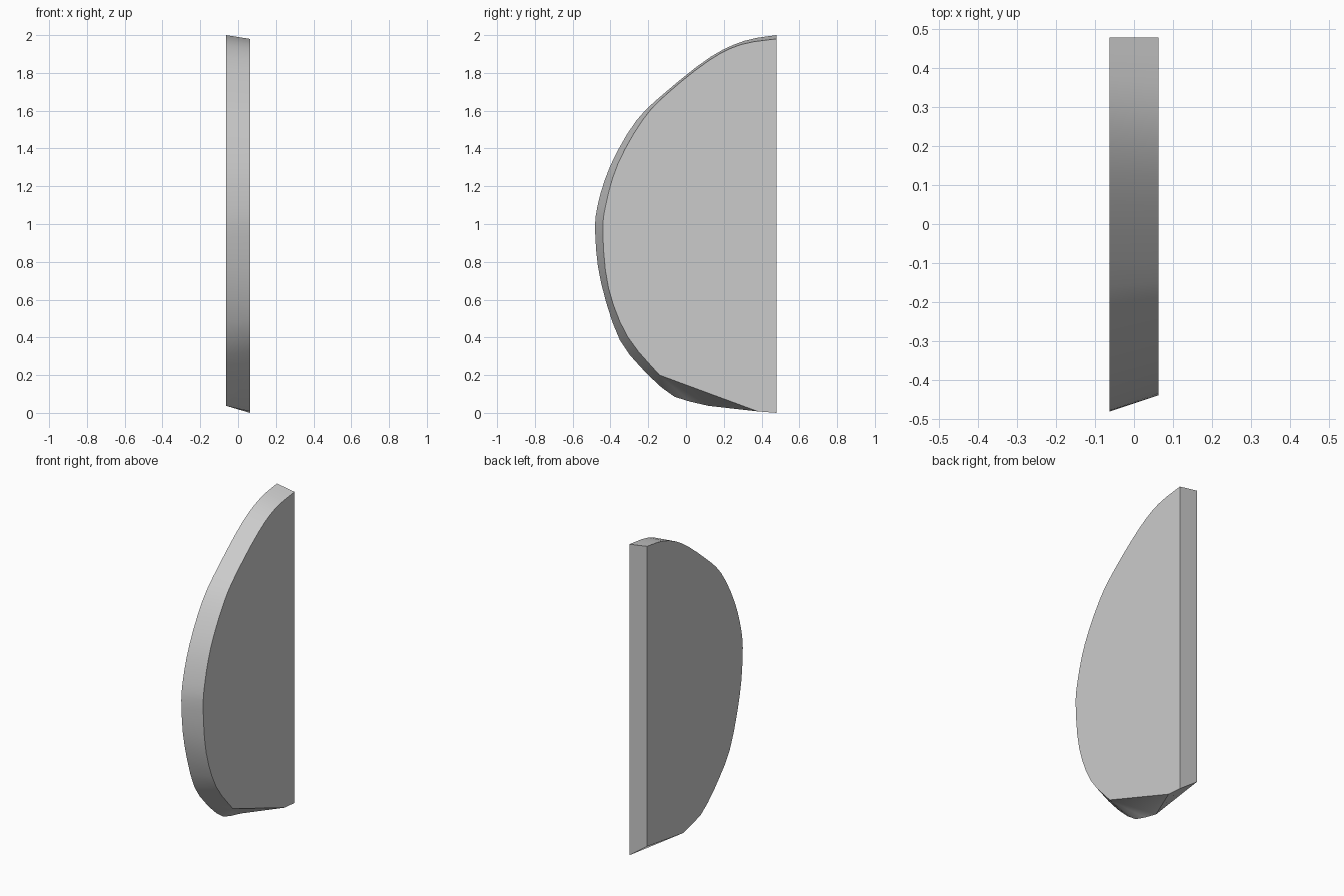
import bpy
import bmesh
import math
from mathutils import Vector

if "Cube" in bpy.data.objects:
    bpy.data.objects.remove(bpy.data.objects["Cube"], do_unlink=True)

HALF_WIDTH = 0.0625
BACK = 0.48


def make_material(name, color):
    mat = bpy.data.materials.new(name)
    mat.use_nodes = True
    mat.diffuse_color = color
    mat.node_tree.nodes["Principled BSDF"].inputs["Base Color"].default_value = color
    return mat


def smooth_path(points, steps):
    """Catmull-Rom curve through (y, z) points."""
    pts = [Vector(p) for p in points]
    pts = [pts[0]] + pts + [pts[-1]]
    path = []
    for a, b, c, d in zip(pts, pts[1:], pts[2:], pts[3:]):
        for i in range(steps):
            t = i / steps
            path.append((b * 2 + (c - a) * t
                         + (a * 2 - b * 5 + c * 4 - d) * t * t
                         + (b * 3 - a - c * 3 + d) * t * t * t) / 2)
    path.append(pts[-1])
    return path


def loft_plate(name, left_path, right_path, material):
    """Bridge two matched outlines; repeated points give triangles."""
    bm = bmesh.new()

    def add_ring(x, path):
        ring = []
        for i, p in enumerate(path):
            if i and (p - path[i - 1]).length < 1e-5:
                ring.append(ring[-1])
            else:
                ring.append(bm.verts.new((x, p.x, p.y)))
        return ring

    a = add_ring(-HALF_WIDTH, left_path)
    b = add_ring(HALF_WIDTH, right_path)
    count = len(a)
    for i in range(count):
        j = (i + 1) % count
        corners = list(dict.fromkeys((a[i], a[j], b[j], b[i])))
        if len(corners) > 2:
            bm.faces.new(corners)
    for ring in (a, b):
        bm.faces.new(list(dict.fromkeys(ring)))
    bmesh.ops.recalc_face_normals(bm, faces=bm.faces[:])
    mesh = bpy.data.meshes.new(name)
    bm.to_mesh(mesh)
    bm.free()
    mesh.materials.append(material)
    obj = bpy.data.objects.new(name, mesh)
    bpy.context.collection.objects.link(obj)
    bpy.ops.object.select_all(action="DESELECT")
    obj.select_set(True)
    bpy.context.view_layer.objects.active = obj
    bpy.ops.object.shade_smooth_by_angle(angle=math.radians(25))
    return obj


# Curved rim of the wide face and of the narrow face, top to bottom
wide_rim = [(BACK, 2), (.31, 1.97), (.13, 1.885), (-.1, 1.705), (-.265, 1.545),
            (-.4, 1.31), (-.47, 1.09), (-.48, .93), (-.45, .69), (-.35, .385), (-.2, .2)]
narrow_rim = [(BACK, 1.98), (.29, 1.95), (.12, 1.865), (-.1, 1.69), (-.23, 1.55),
              (-.36, 1.32), (-.425, 1.1), (-.44, .94), (-.41, .66), (-.31, .405), (-.14, .2)]

# Underside: the wide rim curls on while the narrow one is cut straight
wide_curl = [(-.13, .135), (-.06, .085), (.02, .06), (.12, .037)]
chin = narrow_rim[-1]
heel = (.38, .008)

left_path = smooth_path(wide_rim, 3)
right_path = smooth_path(narrow_rim, 3)
for p in wide_curl:
    left_path.append(Vector(p))
    right_path.append(Vector(chin))
for p, q in ((wide_curl[-1], heel), ((BACK, .09), (BACK, 0))):
    left_path.append(Vector(p))
    right_path.append(Vector(q))

loft_plate("curved_plate", left_path, right_path,
           make_material("light_grey", (.6, .6, .6, 1)))
